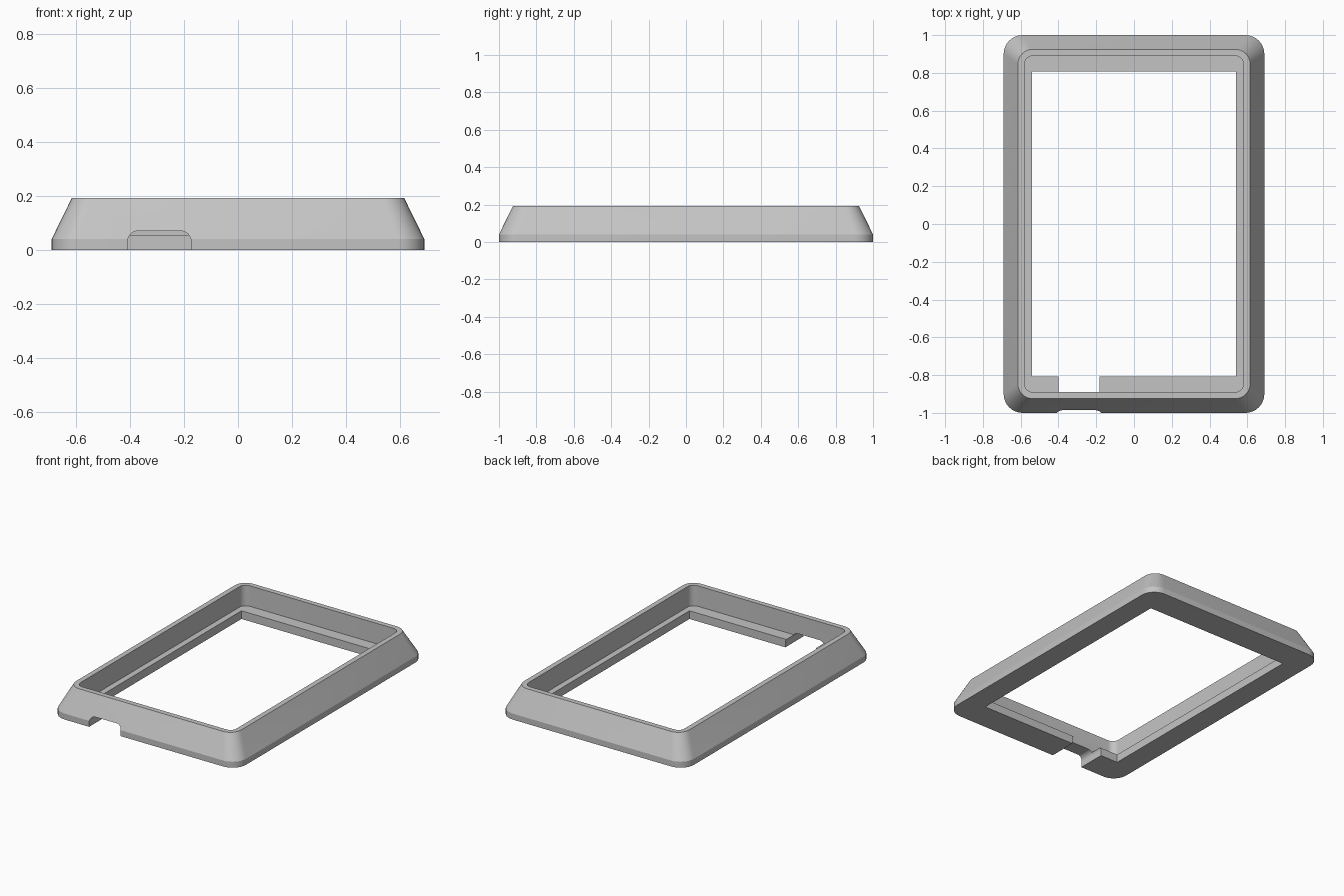
import bpy, bmesh, math

if "Cube" in bpy.data.objects:
    bpy.data.objects.remove(bpy.data.objects["Cube"])

grey = bpy.data.materials.new("plain_grey")
grey.use_nodes = True
colour = (0.55, 0.55, 0.55, 1)
grey.diffuse_color = colour
grey.node_tree.nodes["Principled BSDF"].inputs["Base Color"].default_value = colour


def rounded_ring(bm, half_x, half_y, radius, z, steps=8):
    """Ring of vertices around a rectangle with rounded corners."""
    verts = []
    for quarter, (sx, sy) in enumerate([(1, 1), (-1, 1), (-1, -1), (1, -1)]):
        for i in range(steps + 1):
            a = (quarter + i / steps) * math.pi / 2
            verts.append(bm.verts.new((sx * (half_x - radius) + radius * math.cos(a),
                                       sy * (half_y - radius) + radius * math.sin(a), z)))
    return verts


def finish(bm, name):
    bmesh.ops.remove_doubles(bm, verts=bm.verts[:], dist=1e-5)
    bmesh.ops.recalc_face_normals(bm, faces=bm.faces[:])
    mesh = bpy.data.meshes.new(name)
    bm.to_mesh(mesh)
    bm.free()
    mesh.materials.append(grey)
    obj = bpy.data.objects.new(name, mesh)
    bpy.context.collection.objects.link(obj)
    return obj


# Bezel frame: closed loft up the sloped outside, over the rim and down to the ledge
bm = bmesh.new()
sections = [
    (0.69, 1.0, 0.10, 0.0),       # outer foot
    (0.69, 1.0, 0.10, 0.04),      # start of slope
    (0.615, 0.925, 0.08, 0.193),  # outer rim
    (0.58, 0.89, 0.045, 0.193),   # inner rim
    (0.58, 0.89, 0.045, 0.055),   # ledge, outer edge
    (0.54, 0.808, 0.0, 0.055),    # ledge, inner edge
    (0.54, 0.808, 0.0, 0.0),      # opening at the bottom
]
rings = [rounded_ring(bm, *s) for s in sections]
for a, b in zip(rings, rings[1:] + rings[:1]):
    for i in range(len(a)):
        j = (i + 1) % len(a)
        bm.faces.new((a[i], a[j], b[j], b[i]))
frame = finish(bm, "bezel_frame")

# Cable notch: prism with rounded upper corners, cut through the front wall and ledge
bm = bmesh.new()
left, right, top, r = -0.408, -0.174, 0.07, 0.037
outline = [(left, -0.1), (right, -0.1)]
for cx, start in ((right - r, 0), (left + r, math.pi / 2)):
    for i in range(9):
        a = start + i / 8 * math.pi / 2
        outline.append((cx + r * math.cos(a), top - r + r * math.sin(a)))
face = bm.faces.new([bm.verts.new((x, -1.1, z)) for x, z in outline])
extruded = bmesh.ops.extrude_face_region(bm, geom=[face], use_keep_orig=True)
moved = [g for g in extruded["geom"] if isinstance(g, bmesh.types.BMVert)]
bmesh.ops.translate(bm, vec=(0, 0.4, 0), verts=moved)
cutter = finish(bm, "notch_cutter")
cutter.hide_render = True

cut = frame.modifiers.new("cable_notch", "BOOLEAN")
cut.operation = "DIFFERENCE"
cut.solver = "EXACT"
cut.object = cutter
bpy.ops.object.select_all(action="DESELECT")
frame.select_set(True)
bpy.context.view_layer.objects.active = frame
bpy.ops.object.modifier_apply(modifier=cut.name)
bpy.data.objects.remove(cutter)
bpy.ops.object.shade_smooth_by_angle(angle=math.radians(20))
